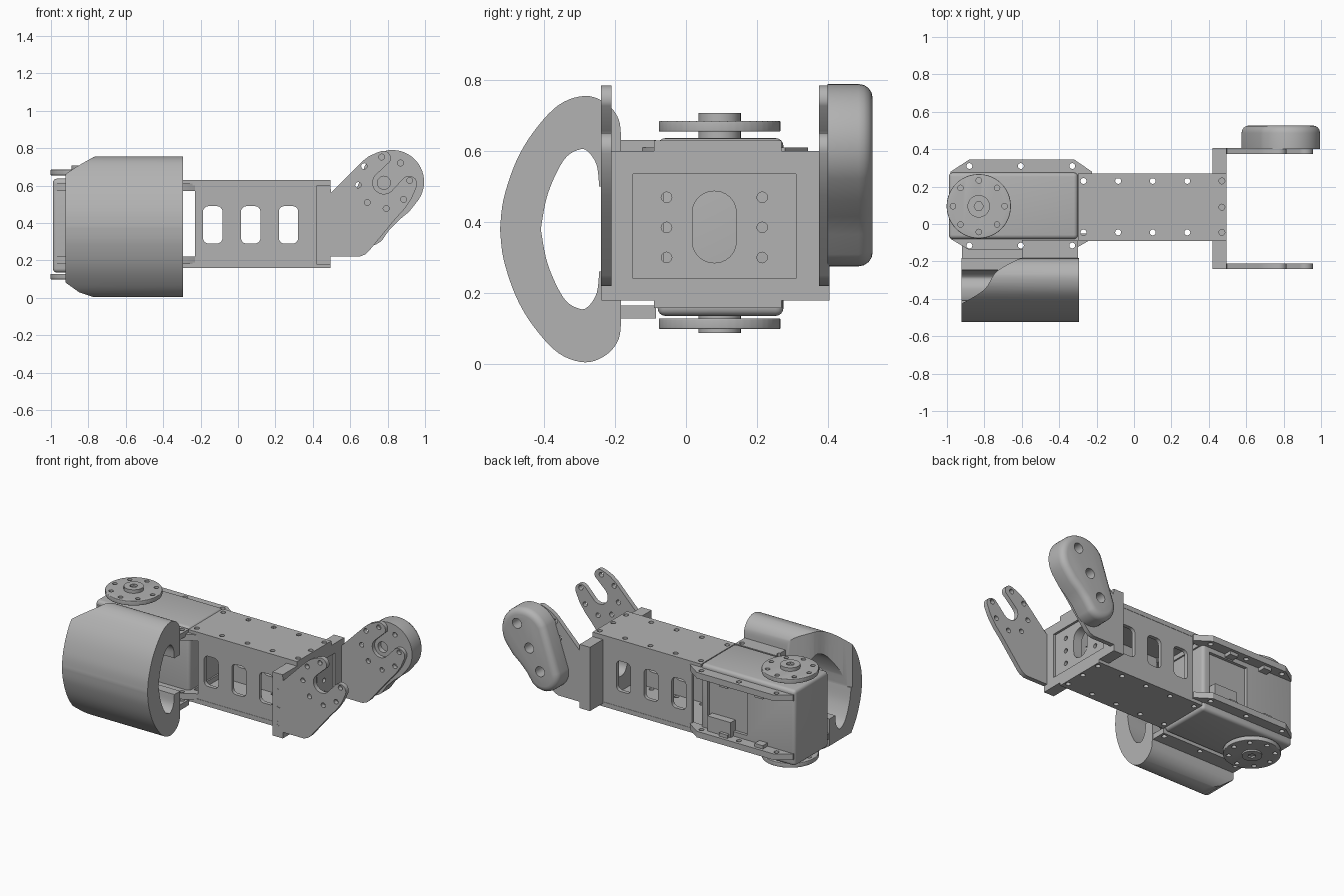
import bpy, bmesh
from math import sin, cos, radians
from mathutils import Vector

if "Cube" in bpy.data.objects:
    bpy.data.objects.remove(bpy.data.objects["Cube"], do_unlink=True)

grey = bpy.data.materials.new("plain_grey")
grey.use_nodes = True
COLOUR = (0.45, 0.45, 0.45, 1)
grey.diffuse_color = COLOUR
grey.node_tree.nodes["Principled BSDF"].inputs["Base Color"].default_value = COLOUR
parts = []


# ---- helpers ----
def arc(u, v, r, a0=0, a1=360, n=20):
    steps = n if a1 - a0 == 360 else n + 1
    return [(u + r * cos(radians(a0 + (a1 - a0) * i / n)),
             v + r * sin(radians(a0 + (a1 - a0) * i / n))) for i in range(steps)]


def rect(u0, u1, v0, v1, r=0):
    if r == 0:
        return [(u0, v0), (u1, v0), (u1, v1), (u0, v1)]
    return (arc(u1 - r, v1 - r, r, 0, 90, 6) + arc(u0 + r, v1 - r, r, 90, 180, 6)
            + arc(u0 + r, v0 + r, r, 180, 270, 6) + arc(u1 - r, v0 + r, r, 270, 360, 6))


def smooth(pts, n=5):
    """Curve through the points."""
    p = [Vector(q) for q in [pts[0]] + pts + [pts[-1]]]
    out = []
    for a, b, c, d in zip(p, p[1:], p[2:], p[3:]):
        for i in range(n):
            t = i / n
            out.append(tuple(0.5 * (2 * b + (c - a) * t + (2 * a - 5 * b + 4 * c - d) * t * t
                                    + (3 * b - a - 3 * c + d) * t ** 3)))
    return out + [pts[-1]]


def solid(name, outlines, axis, lo, hi, bevel=0, bevel_side=None):
    """Extrude outlines along an axis; optionally round all edges or one rim."""
    place = {"x": lambda u, v, t: (t, u, v), "y": lambda u, v, t: (u, t, v),
             "z": lambda u, v, t: (u, v, t)}[axis]
    k = "xyz".index(axis)
    bm = bmesh.new()
    for pts in outlines:
        rings = [[bm.verts.new(place(u, v, t)) for u, v in pts] for t in (lo, hi)]
        bm.faces.new(rings[0])
        bm.faces.new(rings[1])
        for i in range(len(pts)):
            j = (i + 1) % len(pts)
            bm.faces.new((rings[0][i], rings[0][j], rings[1][j], rings[1][i]))
    bmesh.ops.recalc_face_normals(bm, faces=bm.faces)
    if bevel:
        edges = [e for e in bm.edges if bevel_side is None
                 or all(abs(v.co[k] - bevel_side) < 1e-5 for v in e.verts)]
        bmesh.ops.bevel(bm, geom=edges, offset=bevel, segments=4, profile=0.5, affect="EDGES")
    mesh = bpy.data.meshes.new(name)
    bm.to_mesh(mesh)
    bm.free()
    mesh.materials.append(grey)
    ob = bpy.data.objects.new(name, mesh)
    bpy.context.collection.objects.link(ob)
    parts.append(ob)
    return ob


def box(name, x0, x1, y0, y1, z0, z1, bevel=0):
    return solid(name, [rect(x0, x1, y0, y1)], "z", z0, z1, bevel)


def cut(ob, outlines, axis, lo, hi):
    tool = solid("cutter", outlines, axis, lo, hi)
    parts.remove(tool)
    mod = ob.modifiers.new("cut", "BOOLEAN")
    mod.operation, mod.solver, mod.object = "DIFFERENCE", "EXACT", tool
    bpy.context.view_layer.update()
    mesh = bpy.data.meshes.new_from_object(ob.evaluated_get(bpy.context.evaluated_depsgraph_get()))
    ob.modifiers.clear()
    ob.data = mesh
    bpy.data.objects.remove(tool, do_unlink=True)


def hole(u, v, r=0.016):
    return arc(u, v, r, n=12)


# ---- actuator body with mounting flanges ----
body = box("actuator_body", -0.99, -0.30, -0.08, 0.275, 0.135, 0.637, 0.022)
cut(body, [rect(-0.64, -0.35, 0.25, 0.54)], "y", 0.255, 0.4)
box("connector_block", -0.54, -0.37, 0.24, 0.305, 0.215, 0.32)
octagon = [(-0.98, -0.08), (-0.88, -0.14), (-0.33, -0.14), (-0.225, -0.08),
           (-0.225, 0.28), (-0.32, 0.345), (-0.88, 0.345), (-0.98, 0.28)]
flange_holes = [hole(x, y) for x in (-0.88, -0.605, -0.33) for y in (-0.115, 0.31)]
inner = rect(-0.29, -0.2, -0.05, 0.25)
for side, z0, z1, zc in (("upper", 0.57, 0.61, 0.56), ("lower", 0.18, 0.22, 0.23)):
    flange = solid(side + "_flange", [octagon], "z", z0, z1)
    cut(flange, flange_holes + [inner], "z", z0 - 0.05, z1 + 0.05)
    for x in (-0.76, -0.5):
        box(side + "_clip", x - 0.03, x + 0.03, 0.27, 0.325, zc - 0.012, zc + 0.012)

# ---- round output horns above and below ----
HX, HY = -0.83, 0.095
for side, base, s in (("upper", 0.655, 1), ("lower", 0.128, -1)):
    lo, hi = sorted((base, base + 0.03 * s))
    horn = solid(side + "_horn", [arc(HX, HY, 0.172, n=48)], "z", lo, hi, 0.004)
    cut(horn, [hole(*p, 0.015) for p in arc(HX, HY, 0.138, n=8)], "z", lo - 0.1, hi + 0.1)
    lo, hi = sorted((base - 0.03 * s, base + (0.053 if s > 0 else 0.041) * s))
    hub = solid(side + "_hub", [arc(HX, HY, 0.06, n=32)], "z", lo, hi)
    top = hi if s > 0 else lo
    cut(hub, [arc(HX, HY, 0.025, n=6)], "z", top - 0.015, top + 0.015)

# ---- hollow beam with windows ----
plate_holes = [hole(x, y) for x in (-0.27, -0.085, 0.10, 0.285, 0.47) for y in (-0.045, 0.23)]
plate_holes.append(hole(0.47, 0.09))
for side, z0 in (("top", 0.60), ("bottom", 0.158)):
    plate = box("beam_" + side + "_plate", -0.30, 0.495, -0.09, 0.27, z0, z0 + 0.03)
    cut(plate, plate_holes, "z", z0 - 0.02, z0 + 0.05)
windows = [rect(x - 0.052, x + 0.052, 0.29, 0.49, 0.03) for x in (-0.135, 0.068, 0.27)]
for side, y0 in (("front", -0.088), ("back", 0.243)):
    wall = box("beam_" + side + "_wall", -0.23, 0.43, y0, y0 + 0.025, 0.16, 0.628)
    cut(wall, windows, "y", y0 - 0.05, y0 + 0.08)

# ---- cross wall of the fork bracket ----
cross = box("bracket_cross_wall", 0.42, 0.495, -0.238, 0.405, 0.178, 0.60)
cut(cross, [rect(-0.15, 0.31, 0.24, 0.535)], "x", 0.48, 0.6)
cut(cross, [rect(0.018, 0.142, 0.285, 0.487, 0.06)]
    + [hole(y, z, 0.015) for y in (-0.055, 0.215) for z in (0.30, 0.385, 0.47)], "x", 0.3, 0.6)

# ---- slotted fork arms ----
FX, FZ = 0.78, 0.615
fork = ([(0.42, 0.22), (0.42, 0.60), (0.495, 0.60), (0.497, 0.56), (0.665, 0.73)]
        + [(0.70, 0.757), (0.74, 0.775)] + arc(0.777, 0.746, 0.04, 100, -45, 8)[:-1]
        + arc(FX, FZ, 0.06, 135, 315, 12)
        + arc(0.915, 0.609, 0.043, 135, -20, 8)
        + [(0.93, 0.535), (0.89, 0.475), (0.84, 0.42), (0.70, 0.25), (0.68, 0.232), (0.65, 0.22)])
fork_holes = [hole(*p) for i, p in enumerate(arc(FX, FZ, 0.138, 5, 365, 8)) if i != 1]
fork_holes += [hole(0.468, z) for z in (0.27, 0.39, 0.51)]
for side, y0 in (("front", -0.24), ("back", 0.375)):
    arm = solid(side + "_fork_arm", [fork], "y", y0, y0 + 0.03)
    cut(arm, fork_holes, "y", y0 - 0.02, y0 + 0.05)

# ---- rounded bean pad on the back arm ----
bean = (arc(0.825, 0.62, 0.17, -35, 150, 24) + arc(0.69, 0.39, 0.115, 165, 315, 16)
        + [(0.81, 0.365), (0.86, 0.415), (0.915, 0.46)])
pad = solid("bean_pad", [bean], "y", 0.40, 0.527, 0.04, 0.527)
cut(pad, [arc(x, z, 0.033) for x, z in ((0.87, 0.685), (0.78, 0.545), (0.70, 0.41))], "y", 0.45, 0.6)
cut(pad, [arc(FX, FZ, 0.035), hole(*arc(FX, FZ, 0.138, 50, 410, 8)[0])], "y", 0.3, 0.43)

# ---- curved guard with a scooped end ----
MID = 0.38
outer = smooth([(-0.525, MID), (-0.515, 0.465), (-0.48, 0.57), (-0.43, 0.655), (-0.36, 0.73),
                (-0.285, 0.756), (-0.225, 0.735), (-0.19, 0.69), (-0.183, 0.63)])
inside = smooth([(-0.245, 0.50), (-0.252, 0.56), (-0.275, 0.597), (-0.30, 0.605),
                 (-0.345, 0.575), (-0.39, 0.48), (-0.41, MID)])
half = outer + [(-0.183, 0.50)] + inside
guard_profile = half + [(y, 2 * MID - z) for y, z in half[-2:0:-1]]
guard = solid("curved_guard", [guard_profile], "x", -0.922, -0.295)
scoop = smooth([(-1.0, -0.47), (-0.92, -0.425), (-0.80, -0.35), (-0.73, -0.25), (-0.58, -0.17)])
cut(guard, [scoop + [(-0.58, 0.1), (-1.0, 0.1)]], "z", MID, 0.9)
cut(guard, [[(-1.0, 0.14), (-0.92, 0.08), (-0.85, 0.03), (-0.76, 0.0), (-0.76, -0.1), (-1.0, -0.1)]],
    "y", -0.7, 0.1)

# ---- tabs fixing the guard to the flanges ----
for name, x0, y0, z0 in (("upper_guard_tab", -0.60, -0.20, 0.595), ("lower_guard_tab", -0.92, -0.20, 0.128)):
    tab = box(name, x0, -0.30, y0, -0.085, z0, z0 + 0.036)
    cut(tab, flange_holes[0::2], "z", z0 - 0.05, z0 + 0.08)

# ---- shading ----
bpy.ops.object.select_all(action="DESELECT")
for ob in parts:
    ob.select_set(True)
bpy.context.view_layer.objects.active = parts[0]
bpy.ops.object.shade_smooth_by_angle(angle=radians(32))
